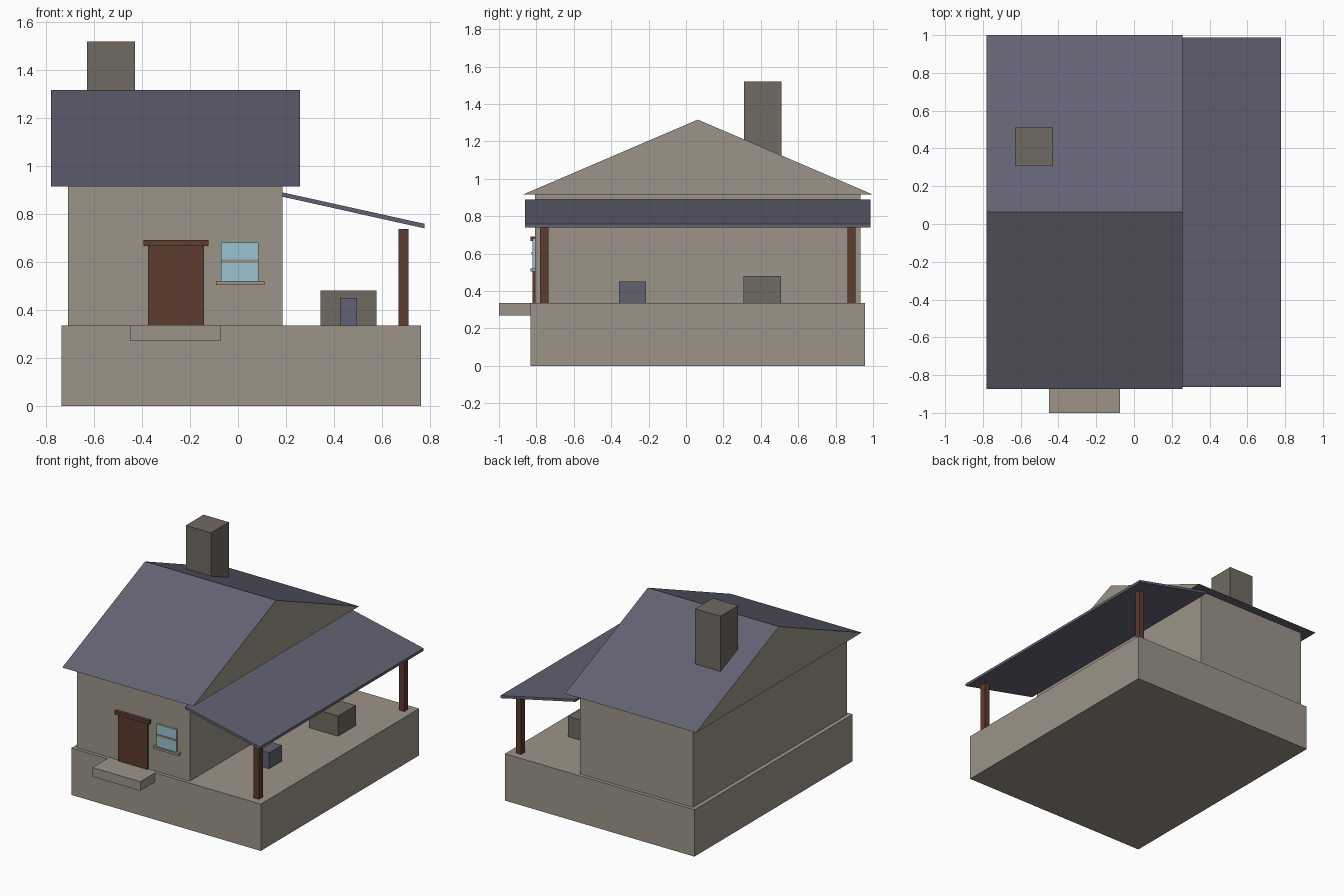
import bpy, bmesh

if "Cube" in bpy.data.objects:
    bpy.data.objects.remove(bpy.data.objects["Cube"])


def material(name, r, g, b):
    """Flat colour from sRGB 0-255 values."""
    def lin(c):
        c /= 255
        return c / 12.92 if c <= 0.04045 else ((c + 0.055) / 1.055) ** 2.4
    m = bpy.data.materials.new(name)
    m.diffuse_color = (lin(r), lin(g), lin(b), 1)
    m.use_nodes = True
    m.node_tree.nodes["Principled BSDF"].inputs["Base Color"].default_value = m.diffuse_color
    return m


STONE = material("warm stone", 156, 148, 136)
ROOF = material("slate roof", 98, 98, 114)
BRICK = material("dark stone", 112, 106, 97)
WOOD = material("brown wood", 92, 60, 46)
GLASS = material("window glass", 154, 196, 212)


def prism(name, profile, axis, lo, hi, mats):
    """Extrude a closed 2D profile along x (profile = y,z) or y (profile = x,z)."""
    bm = bmesh.new()

    def point(a, b, t):
        return (t, a, b) if axis == "x" else (a, t, b)
    face = bm.faces.new([bm.verts.new(point(a, b, lo)) for a, b in profile])
    ext = bmesh.ops.extrude_face_region(bm, geom=[face])
    shift = (hi - lo, 0, 0) if axis == "x" else (0, hi - lo, 0)
    bmesh.ops.translate(bm, vec=shift,
                        verts=[v for v in ext["geom"] if isinstance(v, bmesh.types.BMVert)])
    bmesh.ops.recalc_face_normals(bm, faces=bm.faces)
    me = bpy.data.meshes.new(name)
    bm.to_mesh(me)
    bm.free()
    for m in mats:
        me.materials.append(m)
    ob = bpy.data.objects.new(name, me)
    bpy.context.collection.objects.link(ob)
    return ob


def box(name, x, y, z, mat):
    rect = [(x[0], z[0]), (x[1], z[0]), (x[1], z[1]), (x[0], z[1])]
    return prism(name, rect, "y", y[0], y[1], [mat])


FLOOR = 0.335

# Foundation, house body and entrance step
box("foundation", (-0.737, 0.763), (-0.832, 0.957), (0, FLOOR), STONE)
box("house_walls", (-0.708, 0.185), (-0.808, 0.932), (FLOOR, 0.915), STONE)
box("entrance_step", (-0.45, -0.073), (-1.0, -0.81), (0.27, FLOOR + 0.001), STONE)

# Gable roof: slate slopes and underside, stone gable ends
roof = prism("gable_roof", [(-0.873, 0.915), (1.0, 0.915), (0.063, 1.316)],
             "x", -0.78, 0.258, [ROOF, STONE])
for p in roof.data.polygons:
    p.material_index = 1 if abs(p.normal.x) > 0.9 else 0

# Chimney
box("chimney", (-0.63, -0.43), (0.31, 0.51), (1.0, 1.52), BRICK)

# Sloping porch roof and its posts
prism("porch_roof", [(0.185, 0.872), (0.777, 0.740), (0.777, 0.759), (0.185, 0.890)],
      "y", -0.862, 0.987, [ROOF])
for label, y in (("front", -0.758), ("back", 0.885)):
    box(label + "_porch_post", (0.67, 0.712), (y - 0.022, y + 0.022), (FLOOR, 0.738), WOOD)

# Boxes standing on the porch
box("large_porch_box", (0.345, 0.577), (0.308, 0.508), (FLOOR, 0.48), BRICK)
box("small_porch_box", (0.425, 0.497), (-0.358, -0.215), (FLOOR, 0.45), ROOF)

# Door and lintel
box("door", (-0.375, -0.142), (-0.822, -0.80), (FLOOR, 0.668), WOOD)
box("door_lintel", (-0.395, -0.122), (-0.832, -0.80), (0.667, 0.692), WOOD)

# Window with crossbar and sill
box("window_pane", (-0.071, 0.086), (-0.820, -0.80), (0.52, 0.68), GLASS)
box("window_crossbar", (-0.071, 0.086), (-0.825, -0.80), (0.595, 0.609), STONE)
box("window_sill", (-0.092, 0.111), (-0.832, -0.80), (0.504, 0.521), STONE)
